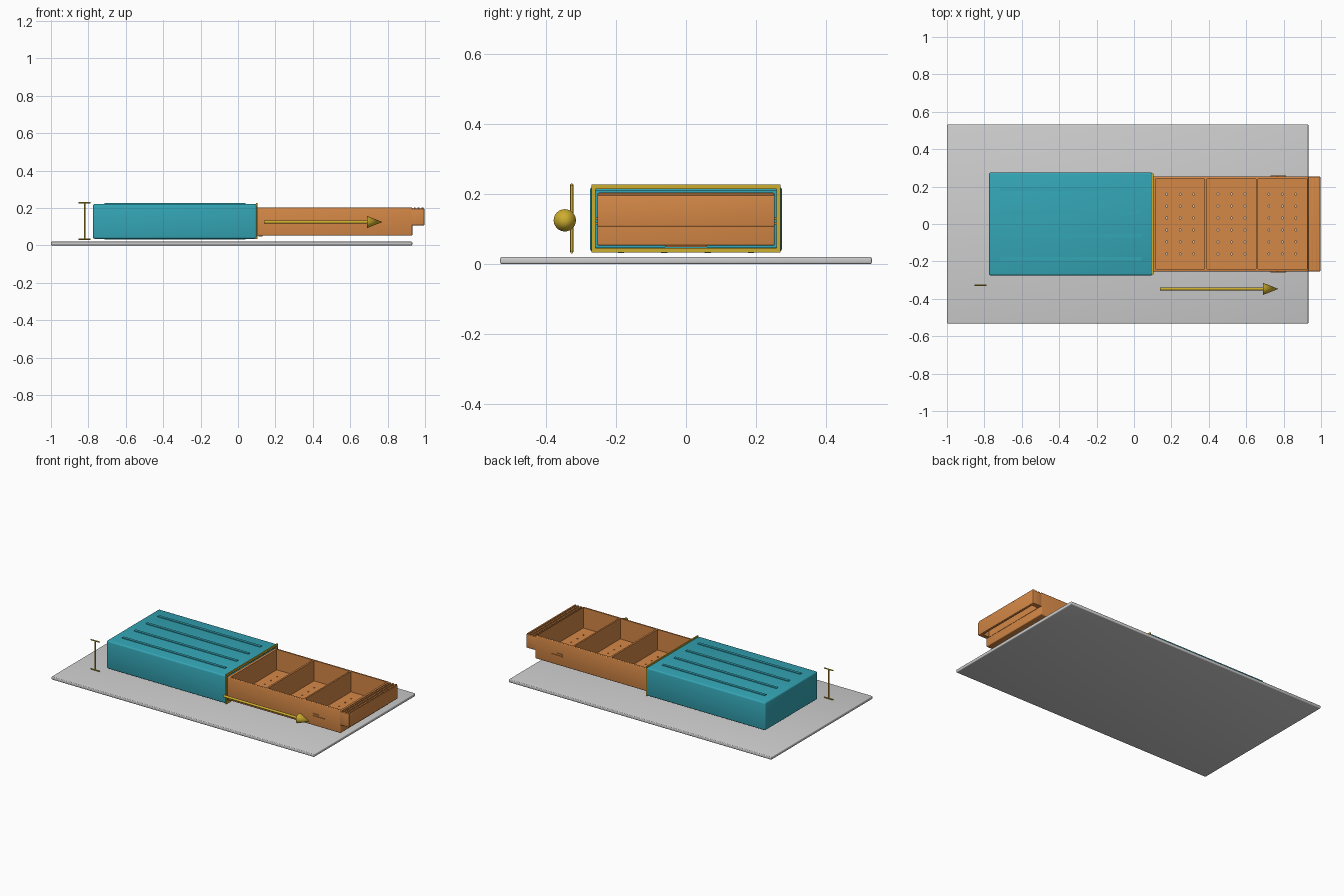
import bpy, bmesh, math
from mathutils import Matrix, Vector

if "Cube" in bpy.data.objects:
    bpy.data.objects.remove(bpy.data.objects["Cube"])


def material(name, rgb):
    m = bpy.data.materials.new(name)
    m.diffuse_color = (*[(c / 255) ** 2.2 for c in rgb], 1)
    m.use_nodes = True
    m.node_tree.nodes["Principled BSDF"].inputs["Base Color"].default_value = m.diffuse_color
    return m


TEAL = material("teal", (55, 164, 180))
ORANGE = material("orange", (212, 135, 72))
GREY = material("light grey", (205, 205, 205))
GOLD = material("gold", (204, 172, 50))


def finish(name, bm, mat):
    me = bpy.data.meshes.new(name)
    bm.to_mesh(me)
    bm.free()
    ob = bpy.data.objects.new(name, me)
    bpy.context.collection.objects.link(ob)
    if mat:
        me.materials.append(mat)
    return ob


def boxes(name, spans, mat=None, bevel=0):
    """One object from several (x0, x1, y0, y1, z0, z1) boxes."""
    bm = bmesh.new()
    for x0, x1, y0, y1, z0, z1 in spans:
        mtx = Matrix.Translation(((x0 + x1) / 2, (y0 + y1) / 2, (z0 + z1) / 2))
        mtx = mtx @ Matrix.Diagonal((x1 - x0, y1 - y0, z1 - z0, 1))
        bmesh.ops.create_cube(bm, size=1, matrix=mtx)
    if bevel:
        bmesh.ops.bevel(bm, geom=bm.edges[:], offset=bevel, segments=3,
                        profile=0.5, affect='EDGES')
    return finish(name, bm, mat)


def cones(name, parts, mat=None, sides=24):
    """One object from several (start, end, radius0, radius1) cones or rods."""
    bm = bmesh.new()
    for a, b, r0, r1 in parts:
        a, b = Vector(a), Vector(b)
        rot = (b - a).to_track_quat('Z', 'Y').to_matrix().to_4x4()
        bmesh.ops.create_cone(bm, cap_ends=True, segments=sides, radius1=r0, radius2=r1,
                              depth=(b - a).length,
                              matrix=Matrix.Translation((a + b) / 2) @ rot)
    return finish(name, bm, mat)


def cut(ob, cutter):
    mod = ob.modifiers.new("cut", 'BOOLEAN')
    mod.operation, mod.solver, mod.object = 'DIFFERENCE', 'EXACT', cutter
    cutter.hide_render = True
    cutter.hide_set(True)


def smooth(ob):
    bpy.ops.object.select_all(action='DESELECT')
    ob.select_set(True)
    bpy.context.view_layer.objects.active = ob
    bpy.ops.object.shade_smooth_by_angle(angle=math.radians(35))


# Base plate
smooth(boxes("base_plate", [(-1, 0.932, -0.532, 0.532, 0, 0.02)], GREY, 0.005))

# Sleeve, hollow and open towards +x
sleeve = boxes("sleeve", [(-0.775, 0.1, -0.275, 0.275, 0.035, 0.222)], TEAL, 0.01)
cut(sleeve, boxes("sleeve_cutter", [(-0.76, 0.2, -0.26, 0.26, 0.048, 0.209)]))
smooth(sleeve)

# Raised ribs above and below the sleeve
ribs = []
for y in (-0.186, -0.062, 0.062, 0.186):
    ribs += [(-0.715, 0.04, y - 0.009, y + 0.009, 0.218, 0.2265),
             (-0.715, 0.04, y - 0.009, y + 0.009, 0.031, 0.04)]
boxes("sleeve_ribs", ribs, TEAL)

# Frame round the sleeve mouth
boxes("mouth_frame", [
    (0.097, 0.105, -0.271, 0.271, 0.215, 0.228),
    (0.097, 0.105, -0.271, 0.271, 0.033, 0.046),
    (0.097, 0.105, -0.271, -0.259, 0.046, 0.215),
    (0.097, 0.105, 0.259, 0.271, 0.046, 0.215)], GOLD)

# Tray with three compartments and drain holes
tray = boxes("tray", [(0.095, 0.932, -0.254, 0.254, 0.053, 0.204)], ORANGE, 0.005)
cells, holes = [], []
for cx in (0.247, 0.521, 0.793):
    cells.append((cx - 0.131, cx + 0.131, -0.241, 0.241, 0.068, 0.3))
    for i in range(3):
        for j in range(6):
            x, y = cx + (i - 1) * 0.072, (j - 2.5) * 0.064
            holes.append(((x, y, 0.03), (x, y, 0.1), 0.005, 0.005))
cut(tray, boxes("cell_cutter", cells))
cut(tray, cones("hole_cutter", holes, sides=10))
smooth(tray)

# Pull handle: hooked lip, open underneath
handle = boxes("handle", [(0.925, 0.996, -0.254, 0.254, 0.107, 0.197)], ORANGE, 0.004)
cut(handle, boxes("handle_cutter", [(0.934, 0.98, -0.225, 0.225, 0.05, 0.18)]))
smooth(handle)
boxes("grip_ridges", [(x - 0.005, x + 0.005, -0.25, 0.25, 0.19, 0.203)
                      for x in (0.945, 0.966, 0.987)], ORANGE)

# Small side catches and a stop under the tray
catches = []
for s in (-1, 1):
    y0, y1 = sorted((s * 0.25, s * 0.259))
    catches += [(0.73, 0.812, y0, y1, 0.113, 0.119), (0.73, 0.77, y0, y1, 0.128, 0.133)]
boxes("side_catches", catches, ORANGE)
boxes("tray_stop", [(0.11, 0.13, -0.06, 0.06, 0.049, 0.056)], ORANGE)

# Arrow showing the pull direction
smooth(cones("pull_arrow", [((0.14, -0.347, 0.125), (0.7, -0.347, 0.125), 0.008, 0.008),
                            ((0.69, -0.347, 0.125), (0.772, -0.347, 0.125), 0.032, 0)], GOLD))

# Height marker beside the sleeve
smooth(cones("height_marker", [
    ((-0.82, -0.327, 0.034), (-0.82, -0.327, 0.227), 0.0045, 0.0045),
    ((-0.852, -0.327, 0.034), (-0.788, -0.327, 0.034), 0.004, 0.004),
    ((-0.852, -0.327, 0.227), (-0.788, -0.327, 0.227), 0.004, 0.004)], GOLD, 12))
